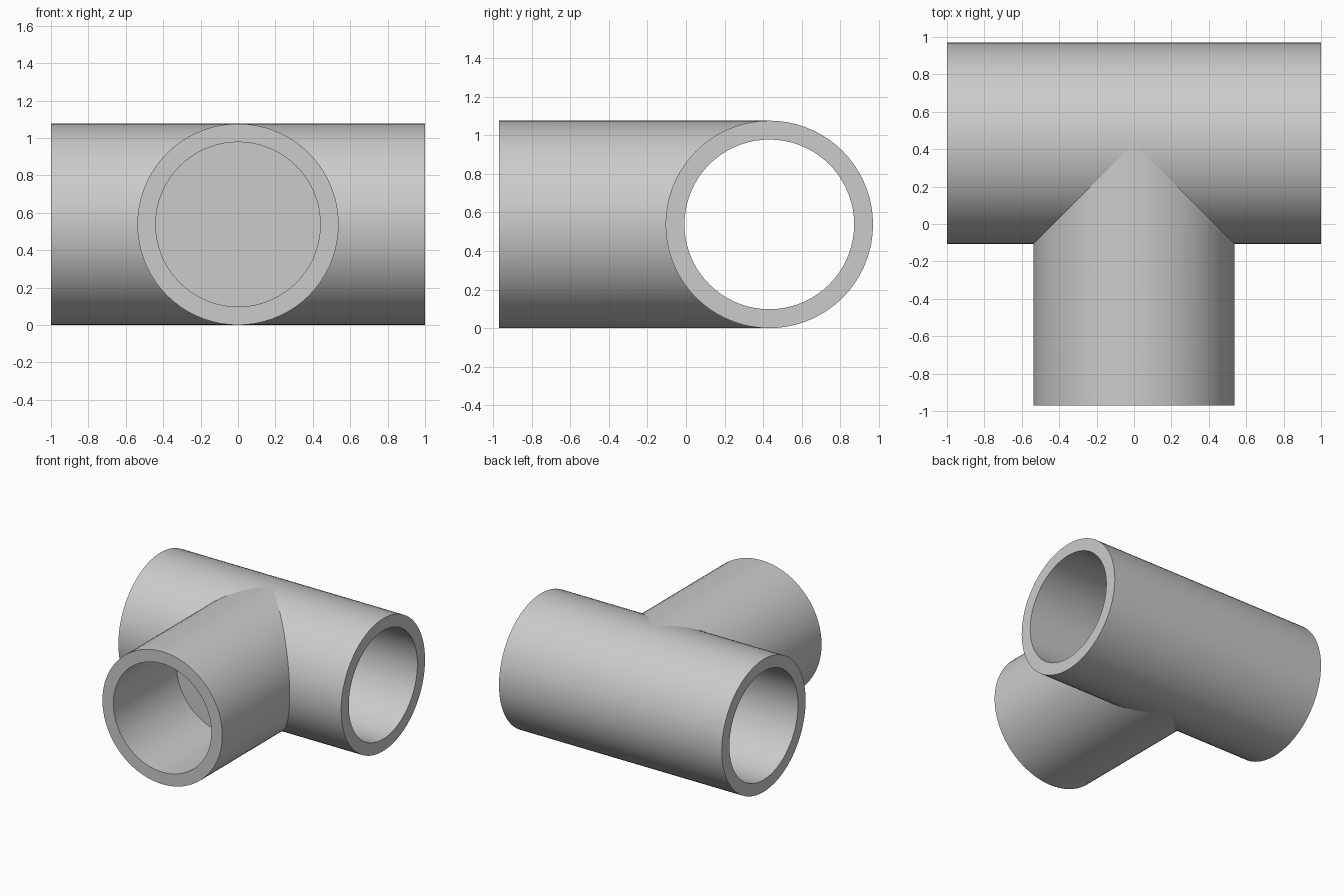
import bpy
import bmesh
from math import cos, sin, tau, radians

cube = bpy.data.objects.get("Cube")
if cube:
    bpy.data.objects.remove(cube, do_unlink=True)

SEGMENTS = 72
OUTER, BORE = 0.538, 0.44      # pipe radii
RUN_Y = 0.432                  # run pipe axis
HALF_LENGTH = 1.0
FRONT_Y = -0.97                # open end of the branch
CAP_Y = -0.16                  # blind end of the branch bore

grey = bpy.data.materials.new("pipe grey")
grey.use_nodes = True
colour = (0.6, 0.6, 0.6, 1.0)
grey.diffuse_color = colour
grey.node_tree.nodes["Principled BSDF"].inputs["Base Color"].default_value = colour


def ring(bm, point):
    """Loop of vertices placed by point(cosine, sine)."""
    angles = (tau * i / SEGMENTS for i in range(SEGMENTS))
    return [bm.verts.new(point(cos(a), sin(a))) for a in angles]


def bridge(bm, first, second):
    for i in range(SEGMENTS):
        j = (i + 1) % SEGMENTS
        bm.faces.new((first[i], first[j], second[j], second[i]))


def finish(bm, name):
    bmesh.ops.recalc_face_normals(bm, faces=bm.faces)
    mesh = bpy.data.meshes.new(name)
    bm.to_mesh(mesh)
    bm.free()
    mesh.materials.append(grey)
    obj = bpy.data.objects.new(name, mesh)
    bpy.context.collection.objects.link(obj)
    bpy.ops.object.select_all(action="DESELECT")
    obj.select_set(True)
    bpy.context.view_layer.objects.active = obj
    bpy.ops.object.shade_smooth_by_angle(angle=radians(30))


# Straight run, open right through
bm = bmesh.new()
loops = [
    ring(bm, lambda c, s, x=x, r=r: (x, RUN_Y + r * c, OUTER + r * s))
    for x, r in ((-HALF_LENGTH, OUTER), (HALF_LENGTH, OUTER),
                 (HALF_LENGTH, BORE), (-HALF_LENGTH, BORE))
]
for k in range(4):
    bridge(bm, loops[k], loops[(k + 1) % 4])
finish(bm, "run_pipe")

# Branch, mitred onto the run outside and blind inside
bm = bmesh.new()
saddle = ring(bm, lambda c, s: (OUTER * c, RUN_Y - OUTER * abs(c), OUTER + OUTER * s))
rim = ring(bm, lambda c, s: (OUTER * c, FRONT_Y, OUTER + OUTER * s))
mouth = ring(bm, lambda c, s: (BORE * c, FRONT_Y, OUTER + BORE * s))
bottom = ring(bm, lambda c, s: (BORE * c, CAP_Y, OUTER + BORE * s))
bridge(bm, saddle, rim)
bridge(bm, rim, mouth)
bridge(bm, mouth, bottom)
bm.faces.new(bottom)
finish(bm, "branch_pipe")
